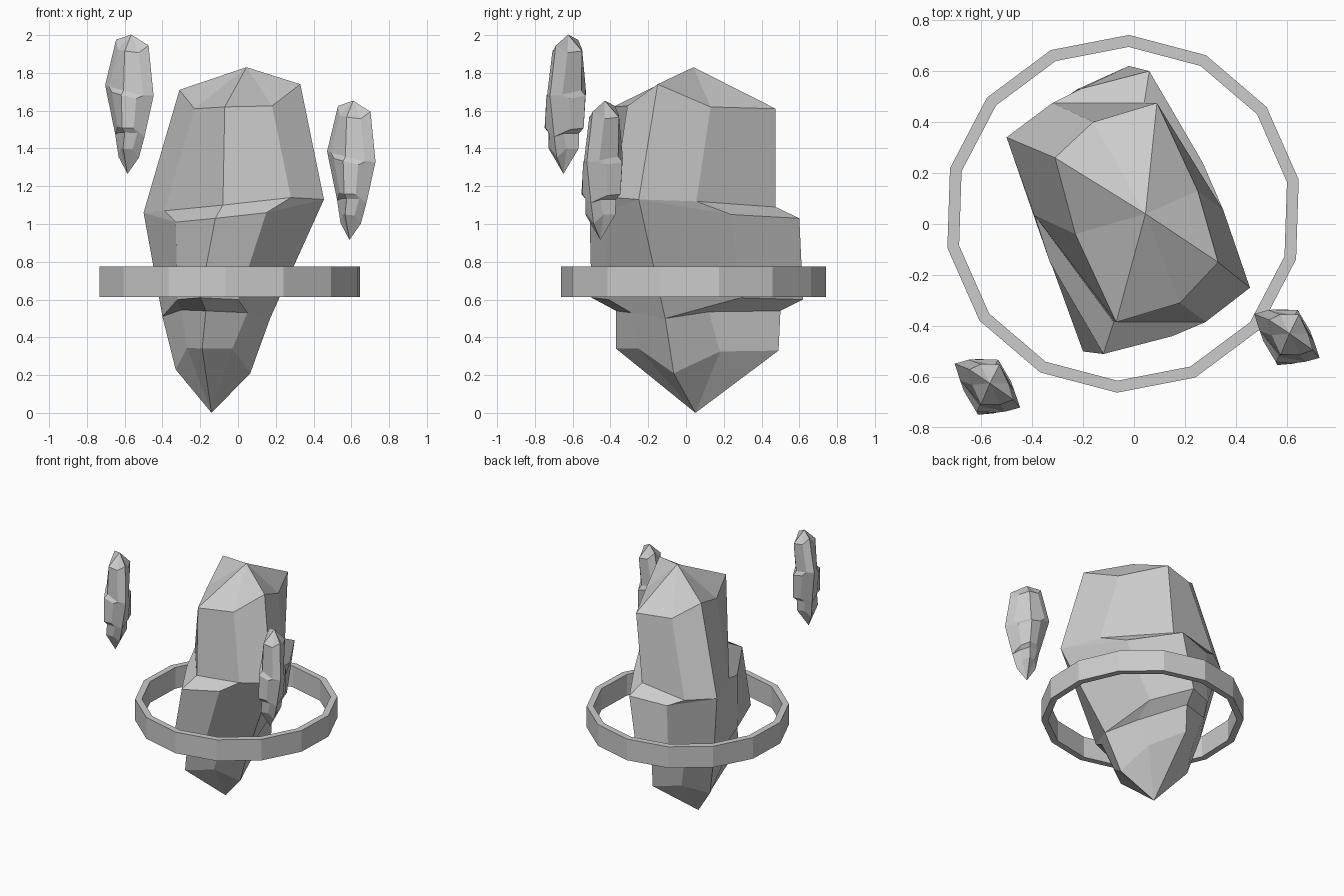
import bpy, bmesh, math
from mathutils import Vector, Matrix

if "Cube" in bpy.data.objects:
    bpy.data.objects.remove(bpy.data.objects["Cube"])

# Crystal sections, bottom to top: left corner, right corner, centre, then
# three front points that are mirrored through the centre to form the back
SECTIONS = [
    [(-.33, .18, .23), (.065, -.065, .21), (-.125, .06, .335),
     (-.27, -.06, .345), (-.19, -.37, .34), (-.03, -.25, .34)],
    [(-.40, .24, .51), (.17, -.11, .50), (-.115, .065, .54),
     (-.30, .01, .545), (-.17, -.37, .54), (.05, -.29, .53)],
    [(-.40, .24, .51), (.17, -.11, .50), (-.11, .06, .605),
     (-.32, -.17, .60), (-.20, -.50, .61), (.00, -.41, .60)],
    [(-.50, .34, 1.06), (.455, -.25, 1.13), (-.03, .045, 1.03),
     (-.33, -.15, 1.01), (-.12, -.51, 1.03), (.15, -.44, 1.06)],
    [(-.50, .34, 1.06), (.455, -.25, 1.13), (-.02, .045, 1.095),
     (-.39, .035, 1.07), (-.08, -.385, 1.10), (.28, -.385, 1.14)],
    [(-.31, .26, 1.71), (.33, -.15, 1.74), (.01, .045, 1.615),
     (-.23, -.04, 1.61), (-.07, -.385, 1.62), (.18, -.31, 1.625)],
]
BOTTOM, TOP = (-.14, .05, 0), (.045, .04, 1.83)


def add_object(name, bm):
    bmesh.ops.recalc_face_normals(bm, faces=bm.faces)
    me = bpy.data.meshes.new(name)
    bm.to_mesh(me)
    bm.free()
    ob = bpy.data.objects.new(name, me)
    bpy.context.collection.objects.link(ob)
    return ob


def crystal(name, matrix=Matrix.Identity(4)):
    bm = bmesh.new()
    rings = []
    for left, right, c, *front in SECTIONS:
        back = [2 * Vector(c) - Vector(p) for p in front]
        rings.append([bm.verts.new(p) for p in (left, *front, right, *back)])
    lo, hi = bm.verts.new(BOTTOM), bm.verts.new(TOP)
    for i in range(8):
        j = (i + 1) % 8
        for a, b in zip(rings, rings[1:]):
            bm.faces.new((a[i], a[j], b[j], b[i]))
        bm.faces.new((lo, rings[0][j], rings[0][i]))
        bm.faces.new((hi, rings[-1][i], rings[-1][j]))
    # corners shared between a ledge's inner and outer section
    bmesh.ops.remove_doubles(bm, verts=bm.verts, dist=.0005)
    bm.transform(matrix)
    return add_object(name, bm)


# Large central crystal
crystal("main_crystal")

# Two slim shards: the same crystal turned around, squeezed and leaning
squeeze = Matrix(((-.29, -.03, .04, 0),
                  (.06, -.194, .006, 0),
                  (.029, 0, .40, 0),
                  (0, 0, 0, 1)))
recentre = Matrix.Translation((.02, -.045, -.915))
for name, pos in (("left_shard", (-.583, -.635, 1.635)),
                  ("right_shard", (.592, -.44, 1.285))):
    crystal(name, Matrix.Translation(pos) @ squeeze @ recentre)

# Fourteen-sided floating band
bm = bmesh.new()
N = 14
profile = [(.702, .613), (.702, .775), (.655, .775), (.655, .613)]
rows = []
for i in range(N):
    a = math.radians(88.1) + i * math.tau / N
    rows.append([bm.verts.new((-.043 + r * math.cos(a), .04 + r * math.sin(a), z))
                 for r, z in profile])
for i in range(N):
    a, b = rows[i], rows[(i + 1) % N]
    for k in range(4):
        m = (k + 1) % 4
        bm.faces.new((a[k], b[k], b[m], a[m]))
add_object("ring_band", bm)
